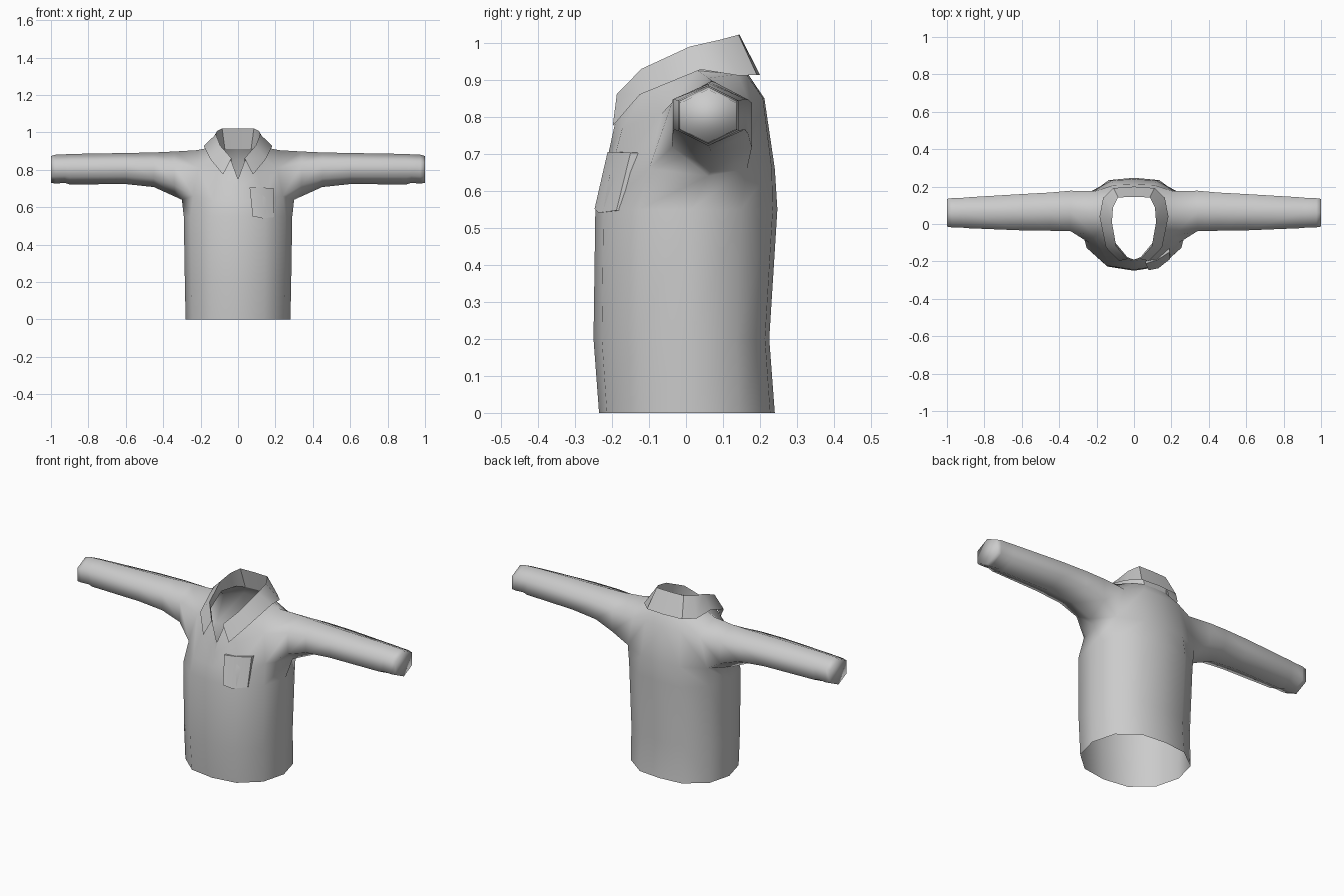
import bpy, bmesh
from math import sin, cos, pi

if "Cube" in bpy.data.objects:
    bpy.data.objects.remove(bpy.data.objects["Cube"])


def make(name, verts, faces, mirror=True, angle=None):
    bm = bmesh.new()
    vs = [bm.verts.new(v) for v in verts]
    for f in faces:
        bm.faces.new([vs[i] for i in f])
    bmesh.ops.recalc_face_normals(bm, faces=bm.faces[:])
    me = bpy.data.meshes.new(name)
    bm.to_mesh(me)
    bm.free()
    ob = bpy.data.objects.new(name, me)
    bpy.context.collection.objects.link(ob)
    if mirror:
        m = ob.modifiers.new("mirror", 'MIRROR')
        m.use_clip = True
        m.merge_threshold = 0.001
    bpy.ops.object.select_all(action='DESELECT')
    ob.select_set(True)
    bpy.context.view_layer.objects.active = ob
    if angle:
        bpy.ops.object.shade_smooth_by_angle(angle=angle)
    else:
        bpy.ops.object.shade_smooth()
    return ob


def strip(a, b):
    return [(a[i], a[i + 1], b[i + 1], b[i]) for i in range(len(a) - 1)]


# Shirt half: seven columns from front centre round to back centre
N = 7
hem = [(0, -1), (.14, -.91), (.245, -.52), (.28, .05), (.245, .6), (.13, .95), (0, 1)]
verts = []
for z, front, back, sx in [(0, .235, .24, 1), (.2, .25, .225, 1.015), (.55, .245, .247, 1.035)]:
    verts += [(x * sx, y * (front if y < 0 else back), z) for x, y in hem]
# Lower armhole, upper armhole and neckline rows
verts += [(0, -.228, .63), (.135, -.207, .64), (.24, -.10, .66), (.3, .06, .64),
          (.25, .165, .66), (.12, .232, .66), (0, .24, .66)]
verts += [(0, -.21, .7), (.11, -.172, .77), (.21, -.065, .81), (.22, .06, .905),
          (.21, .175, .83), (.11, .208, .85), (0, .212, .85)]
neck = [(0, -.19, .75), (.035, -.178, .845), (.10, -.10, .885), (.125, .03, .925),
        (.11, .14, .915), (.07, .165, .912), (0, .17, .912)]
verts += neck
row = [list(range(r * N, r * N + N)) for r in range(6)]
faces = []
for r in range(3):
    faces += strip(row[r], row[r + 1])
faces += strip(row[3][:3], row[4][:3]) + strip(row[3][4:], row[4][4:])
faces += strip(row[4], row[5])

# Sleeve: hexagonal rings continuing out of the armhole
ring = [row[3][3], row[3][2], row[4][2], row[4][3], row[4][4], row[3][4]]
# x, y centre, y half width, bottom z, top z
for x, yc, hy, zb, zt in [(.34, .07, .108, .658, .898), (.45, .066, .102, .708, .893),
                          (.6, .063, .097, .724, .89), (.9, .06, .082, .722, .885),
                          (.925, .06, .078, .73, .883), (.975, .06, .078, .727, .881),
                          (1.0, .06, .074, .73, .874)]:
    new = []
    for k in range(6):
        a = k * pi / 3
        new.append(len(verts))
        verts.append((x, yc - hy * sin(a) / sin(pi / 3), (zb + zt) / 2 - (zt - zb) / 2 * cos(a)))
    faces += strip(ring + ring[:1], new + new[:1])
    ring = new
faces.append(tuple(ring))
make("shirt_body_and_sleeves", verts, faces)

# Collar: stand rising from the neckline, then the leaf folded down outside
fold = [(.035, -.187, .862), (.095, -.12, .93), (.118, .01, .99),
        (.112, .09, 1.008), (.085, .142, 1.022), (0, .145, 1.022)]
edge = [(.08, -.198, .775), (.15, -.125, .86), (.184, .04, .928),
        (.165, .14, .912), (.11, .192, .913), (0, .2, .913)]
stand = neck[1:]
n = len(fold)
a, b, c = (list(range(k * n, k * n + n)) for k in range(3))
make("collar", stand + fold + edge, strip(a, b) + strip(b, c), angle=.6)

# Chest pocket: curved slab on one side
top = [(.062, -.212, .705), (.125, -.192, .705), (.19, -.15, .703)]
low = [(.078, -.247, .552), (.13, -.237, .541), (.192, -.188, .547)]
outer = top + low
inner = [(x, y + .04, z) for x, y, z in outer]
faces = strip([0, 1, 2], [3, 4, 5]) + strip([6, 7, 8], [9, 10, 11])
rim = [0, 1, 2, 5, 4, 3, 0]
faces += strip(rim, [i + 6 for i in rim])
make("chest_pocket", outer + inner, faces, mirror=False, angle=.6)
